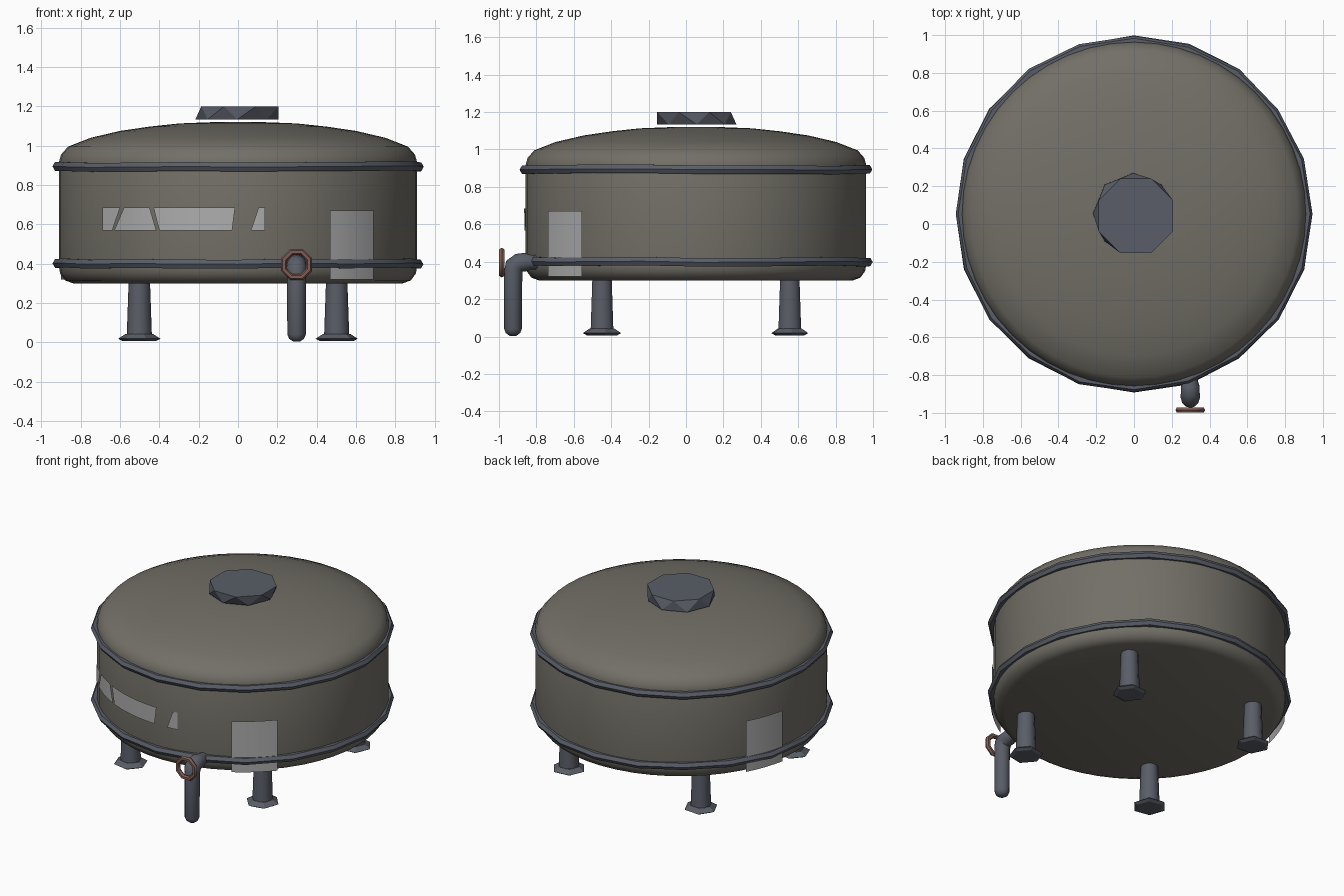
import bpy, bmesh, math, random
from math import sin, cos, radians, pi, asin
from mathutils import Vector

if "Cube" in bpy.data.objects:
    bpy.data.objects.remove(bpy.data.objects["Cube"])

random.seed(4)
CY = 0.053  # tank axis sits slightly behind the origin because of the tap


def material(name, rgb):
    m = bpy.data.materials.new(name)
    m.diffuse_color = (*rgb, 1)
    m.use_nodes = True
    m.node_tree.nodes["Principled BSDF"].inputs["Base Color"].default_value = m.diffuse_color
    return m


OLIVE = material("olive_metal", (0.17, 0.16, 0.135))
STEEL = material("dark_steel", (0.10, 0.11, 0.135))
RUST = material("rust", (0.22, 0.11, 0.09))
LABEL = material("pale_label", (0.42, 0.42, 0.42))


def make(name, bm, mat, smooth=None):
    me = bpy.data.meshes.new(name)
    bmesh.ops.recalc_face_normals(bm, faces=bm.faces)
    bm.to_mesh(me)
    bm.free()
    ob = bpy.data.objects.new(name, me)
    bpy.context.collection.objects.link(ob)
    me.materials.append(mat)
    if smooth:
        bpy.ops.object.select_all(action='DESELECT')
        ob.select_set(True)
        bpy.context.view_layer.objects.active = ob
        bpy.ops.object.shade_smooth_by_angle(angle=radians(smooth))
    return ob


def lathe(name, profile, n, mat, at=(0, 0), smooth=None, turn=0.0):
    """Revolve (radius, z) points about a vertical axis; ends are capped."""
    bm = bmesh.new()
    rings = []
    for r, z in profile:
        rings.append([bm.verts.new((at[0] + r * cos(turn + 2 * pi * i / n),
                                    at[1] + r * sin(turn + 2 * pi * i / n), z))
                      for i in range(n)])
    for a, b in zip(rings, rings[1:]):
        for i in range(n):
            j = (i + 1) % n
            bm.faces.new((a[i], a[j], b[j], b[i]))
    bm.faces.new(rings[0])
    bm.faces.new(rings[-1])
    return make(name, bm, mat, smooth)


def torus(name, centre, major, minor, n, m, mat, axis='Z', jitter=0.0, turn=0.0):
    bm = bmesh.new()
    rings = []
    for i in range(n):
        a = turn + 2 * pi * i / n
        dr, dz = random.uniform(-jitter, jitter), random.uniform(-jitter, jitter)
        ring = []
        for k in range(m):
            t = 2 * pi * k / m
            r, h = major + dr + minor * cos(t), dz + minor * sin(t)
            p = (r * cos(a), r * sin(a), h) if axis == 'Z' else (r * cos(a), h, r * sin(a))
            ring.append(bm.verts.new(Vector(p) + Vector(centre)))
        rings.append(ring)
    for i in range(n):
        a, b = rings[i], rings[(i + 1) % n]
        for k in range(m):
            l = (k + 1) % m
            bm.faces.new((a[k], b[k], b[l], a[l]))
    return make(name, bm, mat, 50)


def label(name, top, bottom, z1, z0, r=0.918, steps=8):
    """Thin curved patch; top and bottom give start and end angles in degrees."""
    bm = bmesh.new()
    rows = []
    for (a0, a1), z in ((top, z1), (bottom, z0)):
        angs = [radians(a0 + (a1 - a0) * i / steps) for i in range(steps + 1)]
        rows.append([bm.verts.new((r * cos(a), CY + r * sin(a), z)) for a in angs])
    for i in range(steps):
        bm.faces.new((rows[1][i], rows[1][i + 1], rows[0][i + 1], rows[0][i]))
    return make(name, bm, LABEL, 30)


# Tank body with domed top
lathe("tank_body", [(0.84, 0.30), (0.88, 0.315), (0.905, 0.35), (0.91, 0.38), (0.91, 0.92),
                    (0.90, 0.955), (0.865, 0.995), (0.75, 1.04), (0.60, 1.075), (0.45, 1.097),
                    (0.30, 1.113), (0.15, 1.119), (0.01, 1.121)],
      48, OLIVE, (0, CY), 60)

# Hoops around the tank
for name, z in (("lower_hoop", 0.40), ("upper_hoop", 0.893)):
    torus(name, (0, CY, z), 0.919, 0.026, 20, 6, STEEL, jitter=0.004)

# Faceted cap floating just over the dome
bm = bmesh.new()
for i in range(8):
    a = radians(22.5 + 45 * i)
    bm.verts.new((0.01 + 0.213 * cos(a), CY - 0.01 + 0.213 * sin(a), 1.2))
for i in range(8):
    a = radians(45 * i)
    bm.verts.new((-0.005 + 0.212 * cos(a), CY + 0.005 + 0.212 * sin(a), 1.133))
bmesh.ops.convex_hull(bm, input=bm.verts)
make("top_cap", bm, STEEL)

# Legs with flared feet
for sx, side in ((-1, "left"), (1, "right")):
    for sy, end in ((-1, "front"), (1, "back")):
        at = (0.502 * sx, CY + 0.502 * sy)
        lathe(f"{end}_{side}_leg", [(0.064, 0.03), (0.054, 0.32)], 10, STEEL, at, 40)
        lathe(f"{end}_{side}_foot", [(0.085, 0.006), (0.108, 0.018), (0.07, 0.042)],
              6, STEEL, at, None, random.uniform(-0.2, 0.2))

# Drain pipe: out of the tank, then down
path = [(-0.78, 0.397, 0.036), (-0.83, 0.397, 0.040), (-0.86, 0.397, 0.050),
        (-0.895, 0.394, 0.050), (-0.917, 0.378, 0.052), (-0.924, 0.345, 0.049),
        (-0.925, 0.04, 0.047), (-0.925, 0.018, 0.038), (-0.925, 0.004, 0.018)]
bm = bmesh.new()
rings = []
N = 12
for i, (y, z, r) in enumerate(path):
    p, q = path[max(i - 1, 0)], path[min(i + 1, len(path) - 1)]
    d = Vector((0, q[0] - p[0], q[1] - p[1])).normalized()
    side = Vector((1, 0, 0))
    up = d.cross(side)
    rings.append([bm.verts.new(Vector((0.298, y, z)) + r * (cos(2 * pi * k / N) * side
                                                           + sin(2 * pi * k / N) * up))
                  for k in range(N)])
for a, b in zip(rings, rings[1:]):
    for k in range(N):
        l = (k + 1) % N
        bm.faces.new((a[k], a[l], b[l], b[k]))
bm.faces.new(rings[0])
bm.faces.new(rings[-1])
make("drain_pipe", bm, STEEL, 50)

# Valve hand wheel
torus("valve_wheel", (0.298, -0.985, 0.395), 0.069, 0.016, 8, 6, RUST, axis='Y', turn=pi / 8)

# Two upright side labels
label("right_label", (-59.4, -41.5), (-59.4, -41.5), 0.67, 0.32, 0.92)
label("left_label", (151, 168.5), (151, 168.5), 0.67, 0.32, 0.92)

# Torn front label, pieces given by their x extents at top and bottom
for i, (t0, t1, b0, b1) in enumerate([(-0.69, -0.60, -0.69, -0.64), (-0.58, -0.45, -0.63, -0.415),
                                      (-0.43, -0.015, -0.40, -0.03), (0.105, 0.137, 0.065, 0.137)]):
    az = [-90 + math.degrees(asin(x / 0.918)) for x in (t0, t1, b0, b1)]
    label(f"front_label_{i + 1}", az[:2], az[2:], 0.685, 0.568)
